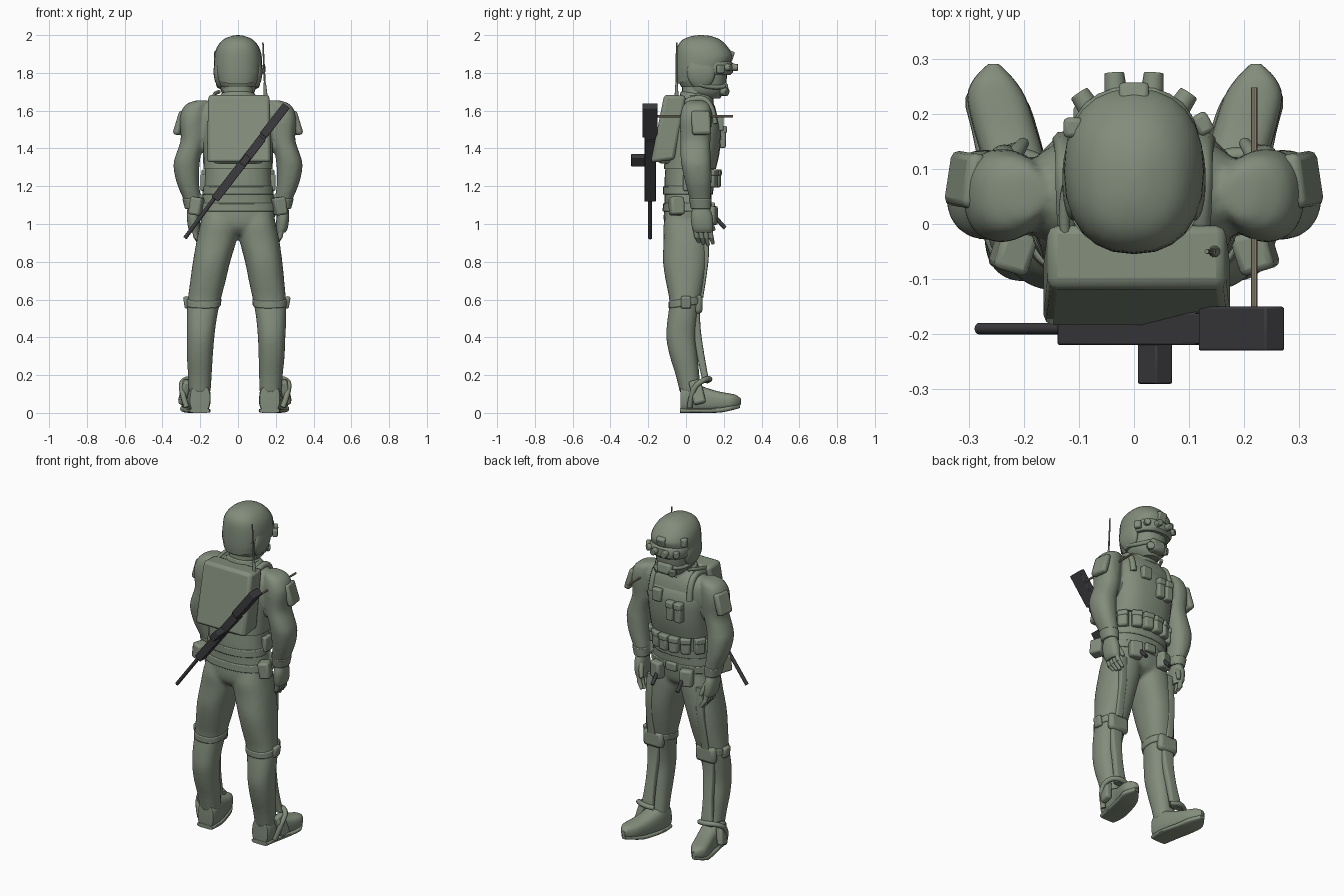
import bpy, bmesh, math
from mathutils import Vector, Matrix, Euler


def material(name, rgb):
    m = bpy.data.materials.new(name)
    m.diffuse_color = (*rgb, 1)
    return m


GREEN = material("field_green", (0.225, 0.265, 0.2))
DARK = material("gunmetal", (0.045, 0.045, 0.05))
TAN = material("tan", (0.32, 0.28, 0.2))


def lean(x, z):
    # stance is shifted slightly sideways below the hips
    return x - 0.018 * max(0.0, min(1.0, 1 - z / 0.9))


def finish(name, bm, mat=GREEN, mirror=False, bevel=0):
    if mirror:
        copy = bmesh.ops.duplicate(bm, geom=bm.verts[:] + bm.edges[:] + bm.faces[:])
        for v in copy["geom"]:
            if isinstance(v, bmesh.types.BMVert):
                v.co.x *= -1
    for v in bm.verts:
        v.co.x = lean(v.co.x, v.co.z)
    bmesh.ops.recalc_face_normals(bm, faces=bm.faces[:])
    me = bpy.data.meshes.new(name)
    bm.to_mesh(me)
    bm.free()
    for p in me.polygons:
        p.use_smooth = True
    me.set_sharp_from_angle(angle=math.radians(42))
    me.materials.append(mat)
    ob = bpy.data.objects.new(name, me)
    bpy.context.collection.objects.link(ob)
    if bevel:
        b = ob.modifiers.new("bevel", 'BEVEL')
        b.width, b.segments = bevel, 2
    return ob


def catmull(rings, k):
    out = []
    for i in range(len(rings) - 1):
        a, b, c, d = (rings[max(0, min(len(rings) - 1, i + j))] for j in (-1, 0, 1, 2))
        for s in range(k):
            t = s / k
            out.append([0.5 * (2*q + (r-p)*t + (2*p-5*q+4*r-w)*t*t + (3*q-p-3*r+w)*t**3)
                        for p, q, r, w in zip(a, b, c, d)])
    return out + [list(rings[-1])]


def loft(name, rings, axis='z', power=2.3, n=24, k=3, mat=GREEN, mirror=False, bevel=0):
    # ring: centre x, y, z, half width, half depth, optional slope of the ring plane
    rings = [tuple(r) + (0,) * (6 - len(r)) for r in rings]
    bm = bmesh.new()
    loops = []
    for cx, cy, cz, a, b, slope in catmull(rings, k):
        loop = []
        for i in range(n):
            t = 2 * math.pi * i / n
            c, s = math.cos(t), math.sin(t)
            u = max(a, .002) * math.copysign(abs(c) ** (2 / power), c)
            v = max(b, .002) * math.copysign(abs(s) ** (2 / power), s)
            co = (cx+u, cy+v, cz+slope*v) if axis == 'z' else (cx+u, cy, cz+v)
            loop.append(bm.verts.new(co))
        loops.append(loop)
    for p, q in zip(loops, loops[1:]):
        for i in range(n):
            bm.faces.new((p[i], p[(i+1) % n], q[(i+1) % n], q[i]))
    bm.faces.new(loops[0])
    bm.faces.new(loops[-1])
    return finish(name, bm, mat, mirror, bevel)


def box(name, c, size, rot=(0, 0, 0), mat=GREEN, mirror=False, bevel=0.008):
    bm = bmesh.new()
    m = Matrix.Translation(c) @ Euler(rot).to_matrix().to_4x4() @ Matrix.Diagonal((*size, 1))
    bmesh.ops.create_cube(bm, size=1, matrix=m)
    return finish(name, bm, mat, mirror, bevel)


def rod(name, p, q, r0, r1=None, n=16, mat=GREEN, mirror=False, bevel=0):
    p, q = Vector(p), Vector(q)
    bm = bmesh.new()
    m = Matrix.Translation((p+q)/2) @ (q-p).to_track_quat('Z', 'Y').to_matrix().to_4x4()
    bmesh.ops.create_cone(bm, cap_ends=True, segments=n, radius1=r0, depth=(q-p).length,
                          radius2=r0 if r1 is None else r1, matrix=m)
    return finish(name, bm, mat, mirror, bevel)


def pipe(name, pts, r, mirror=False):
    cu = bpy.data.curves.new(name, 'CURVE')
    cu.dimensions, cu.bevel_depth, cu.bevel_resolution = '3D', r, 2
    cu.use_fill_caps = True
    for s in ((1, -1) if mirror else (1,)):
        sp = cu.splines.new('NURBS')
        sp.points.add(len(pts) - 1)
        for pt, (x, y, z) in zip(sp.points, pts):
            pt.co = (lean(s*x, z), y, z, 1)
        sp.use_endpoint_u, sp.order_u = True, 3
    cu.materials.append(GREEN)
    bpy.context.collection.objects.link(bpy.data.objects.new(name, cu))


# clothed body: torso, arms and legs fused into one smooth skin
torso = loft("body", [(0, -.01, .945, .06, .07), (0, 0, .98, .15, .11), (0, .003, 1.03, .195, .122),
                      (0, .01, 1.12, .192, .124), (0, .013, 1.22, .178, .128), (0, .028, 1.36, .178, .13),
                      (0, .048, 1.5, .205, .125), (0, .055, 1.6, .205, .105), (0, .055, 1.655, .14, .085),
                      (0, .055, 1.69, .08, .07)])
arms = loft("arm", [(.19, .055, 1.655, .03, .04), (.222, .055, 1.63, .058, .07), (.24, .052, 1.56, .07, .085),
                    (.24, .05, 1.45, .063, .08), (.262, .05, 1.37, .066, .08), (.273, .055, 1.31, .069, .079),
                    (.266, .065, 1.22, .06, .07), (.243, .075, 1.13, .046, .055), (.236, .08, 1.08, .038, .046)],
            mirror=True)
legs = loft("leg", [(.095, .003, 1.08, .085, .1), (.1, .001, 1.0, .1, .12), (.112, .002, .92, .106, .121),
                    (.138, -.002, .8, .099, .12), (.155, -.003, .7, .094, .105), (.174, -.005, .59, .087, .083),
                    (.184, -.018, .5, .08, .08), (.188, -.026, .4, .073, .079), (.19, -.012, .3, .069, .074),
                    (.188, .008, .2, .063, .063), (.187, .025, .1, .058, .056)], mirror=True)
with bpy.context.temp_override(active_object=torso, object=torso, selected_objects=[torso, arms, legs],
                               selected_editable_objects=[torso, arms, legs]):
    bpy.ops.object.join()
fuse = torso.modifiers.new("fuse", 'REMESH')
fuse.mode, fuse.voxel_size, fuse.use_smooth_shade = 'VOXEL', .011, True
relax = torso.modifiers.new("relax", 'SMOOTH')
relax.factor, relax.iterations = .5, 6

# vest, belt, neck
loft("vest", [(0, .02, 1.29, .183, .138), (0, .035, 1.38, .186, .143), (0, .048, 1.5, .19, .138),
              (0, .052, 1.575, .175, .122, -.15), (0, .054, 1.61, .16, .108, -.3)], power=2.6)
loft("waistband", [(0, .01, 1.155, .189, .133), (0, .012, 1.2, .186, .134)], k=1, bevel=.005)
loft("belt", [(0, .005, 1.065, .205, .129), (0, .008, 1.11, .201, .13)], k=1, bevel=.005)
loft("neck", [(0, .055, 1.64, .085, .08), (0, .06, 1.76, .078, .078)])
loft("collar", [(0, .056, 1.655, .105, .092, -.15), (0, .058, 1.69, .09, .085, -.15)], k=1, bevel=.006)
pipe("vest_strap", [(.13, .15, 1.53), (.125, .14, 1.63), (.125, .06, 1.68), (.12, -.03, 1.63)], .019, True)

# head, helmet, mask and goggles
loft("face", [(0, .1, 1.665, .055, .08), (0, .1, 1.70, .088, .1), (0, .1, 1.76, .1, .115), (0, .1, 1.84, .105, .12)])
loft("helmet", [(0, .095, 1.80, .121, .143, .42), (0, .095, 1.835, .126, .149, .3), (0, .095, 1.885, .126, .149, .1),
                (0, .088, 1.935, .112, .135), (0, .082, 1.975, .08, .1), (0, .08, 1.995, .035, .05),
                (0, .08, 2.0, .004, .004)])
loft("helmet_nape", [(0, .045, 1.725, .088, .07), (0, .045, 1.77, .11, .09), (0, .05, 1.82, .12, .098)])
loft("ear_guard", [(.092, .08, 1.725, .016, .04), (.102, .08, 1.76, .021, .065),
                   (.107, .08, 1.81, .023, .075), (.108, .08, 1.86, .014, .06)], mirror=True)
loft("goggle_band", [(0, .135, 1.79, .11, .1), (0, .135, 1.805, .119, .115), (0, .135, 1.85, .119, .115),
                     (0, .135, 1.865, .11, .1)], k=1)
for x0, y0, x1, y1 in ((.033, .235, .036, .275), (.078, .205, .1, .238)):
    rod("goggle_lens", (x0, y0, 1.83), (x1, y1, 1.828), .021, .018, mirror=True, bevel=.003)
box("helmet_mount", (0, .232, 1.89), (.055, .04, .055), (-.3, 0, 0))
box("helmet_lamp", (-.11, .175, 1.89), (.036, .036, .05))
pipe("helmet_cable", [(-.112, .17, 1.89), (-.12, .12, 1.87), (-.117, .08, 1.85)], .007)
box("helmet_radio", (.125, .182, 1.82), (.03, .04, .045), (0, 0, .5))
box("mask", (0, .192, 1.715), (.1, .065, .075), (.15, 0, 0), bevel=.02)
rod("mask_filter", (.04, .19, 1.705), (.06, .218, 1.697), .022, mirror=True, bevel=.004)
pipe("jaw_strap", [(.105, .07, 1.74), (.1, .15, 1.715), (.05, .205, 1.73)], .012, True)
pipe("air_hose", [(-.1, .12, 1.7), (-.14, .05, 1.69), (-.12, -.05, 1.66)], .01)

# gloves and shoulder pads
loft("glove_cuff", [(.245, .075, 1.135, .05, .06), (.238, .079, 1.08, .043, .053)], k=1, mirror=True, bevel=.005)
box("shoulder_pad", (.305, .08, 1.535), (.038, .1, .13), (0, -.3, .15), mirror=True, bevel=.014)
loft("palm", [(.237, .08, 1.09, .03, .042), (.238, .083, 1.04, .033, .058), (.233, .088, .98, .031, .056),
              (.226, .09, .955, .024, .048)], mirror=True)
for i in range(4):
    y = .05 + i * .025
    rod("finger", (.232, y, .98), (.222, y + .008, .928), .0145, .0135, 10, mirror=True)
    rod("fingertip", (.222, y + .008, .932), (.2, y + .018, .888 + .008 * abs(i - 2)), .0135, .009, 10, mirror=True)
rod("thumb", (.225, .115, 1.04), (.2, .148, .965), .018, .011, 10, mirror=True, bevel=.004)

# leg strips, knee pads and shin guards
loft("thigh_strip", [(.165, .1, .99, .022, .014), (.172, .106, .85, .022, .016), (.18, .092, .72, .022, .016),
                     (.182, .075, .61, .024, .016)], power=5, mirror=True)
loft("knee_band", [(.176, -.004, .565, .091, .088, .15), (.174, -.002, .605, .093, .09, .15)], k=1, mirror=True,
     bevel=.006)
box("knee_pad", (.178, .065, .575), (.13, .045, .1), mirror=True, bevel=.02)
box("knee_hinge", (.266, 0, .585), (.028, .055, .065), (0, .15, 0), mirror=True, bevel=.01)
loft("shin_guard", [(.184, .055, .55, .042, .02), (.188, .057, .45, .034, .02), (.194, .075, .32, .03, .02),
                    (.2, .098, .2, .036, .018), (.202, .105, .16, .042, .016)], power=4, mirror=True)

# boots and ankle guards
loft("boot", [(.185, -.03, .07, .045, .06), (.185, -.02, .075, .056, .073), (.19, .05, .077, .06, .075),
              (.2, .11, .069, .057, .063), (.217, .17, .062, .057, .052), (.233, .23, .061, .053, .042),
              (.238, .265, .062, .035, .033), (.238, .29, .06, .01, .016)], axis='y', power=2.8, mirror=True)
loft("boot_sole", [(.185, -.032, .012, .052, .012), (.19, .05, .012, .062, .012), (.217, .17, .014, .06, .013),
                   (.234, .23, .024, .054, .013), (.239, .287, .038, .013, .012)], axis='y', power=4, mirror=True)
pipe("ankle_guard", [(.155, .11, .17), (.2, .135, .18), (.275, .1, .18), (.29, .03, .13), (.255, .02, .03)], .015, True)
box("ankle_plate", (.268, .06, .11), (.04, .065, .13), (.25, -.2, -.1), mirror=True, bevel=.012)

# pouches
for x in (-.085, -.03):
    box("chest_pouch", (x, .188, 1.46), (.046, .045, .115))
    box("chest_pouch_flap", (x, .192, 1.5), (.05, .048, .04))
box("radio_pouch", (.065, .182, 1.53), (.06, .035, .075))
for a in (10, 31, 57):
    t = math.radians(a)
    pos = (.185 * math.sin(t), .012 + .148 * math.cos(t))
    box("belly_pouch", (*pos, 1.24), (.058, .05, .095), (0, 0, -t), mirror=True, bevel=.012)
    box("belly_pouch_flap", (*pos, 1.272), (.062, .056, .035), (0, 0, -t), mirror=True)
box("side_pouch", (.178, .02, 1.22), (.04, .07, .09), mirror=True)
box("hip_pouch", (.22, -.05, 1.095), (.065, .075, .095), (0, -.15, .3), mirror=True, bevel=.012)
box("front_pouch", (.1, .135, 1.045), (.075, .055, .1), (0, 0, -.3), mirror=True, bevel=.012)
box("buckle", (0, .14, 1.09), (.07, .025, .05))
rod("belt_tool", (.085, .16, 1.03), (.085, .207, .978), .011, mat=DARK, mirror=True)

# backpack with antenna
bm = bmesh.new()
bmesh.ops.create_cube(bm, size=1)
for v in bm.verts:
    up, back = v.co.z > 0, v.co.y < 0
    v.co = (.005 + math.copysign(.162 if up else .17, v.co.x),
            (-.115 if up else -.187) if back else (.0 if up else -.06),
            (1.685 if up else 1.325) if back else (1.68 if up else 1.34))
finish("backpack", bm, bevel=.018)
box("backpack_base", (0, -.1, 1.36), (.27, .1, .08), bevel=.02)
rod("antenna_base", (.148, -.05, 1.64), (.142, -.05, 1.75), .013, .006)
rod("antenna", (.142, -.05, 1.74), (.132, -.05, 1.96), .005, .004, 8)

# slung rifle
tilt = (0, .659, 0)
box("rifle_body", (.003, -.19, 1.293), (.045, .06, .41), tilt, DARK, bevel=.004)
box("rifle_stock", (.195, -.19, 1.548), (.045, .08, .2), tilt, DARK, bevel=.004)
box("rifle_neck", (.125, -.19, 1.455), (.04, .056, .08), tilt, DARK, bevel=.003)
box("rifle_magazine", (.038, -.25, 1.337), (.038, .08, .056), tilt, DARK, bevel=.003)
rod("rifle_barrel", (-.281, -.19, .925), (-.1, -.19, 1.17), .0105, mat=DARK)
rod("sling_rod", (.218, -.16, 1.57), (.218, .248, 1.57), .006, n=8, mat=TAN)
